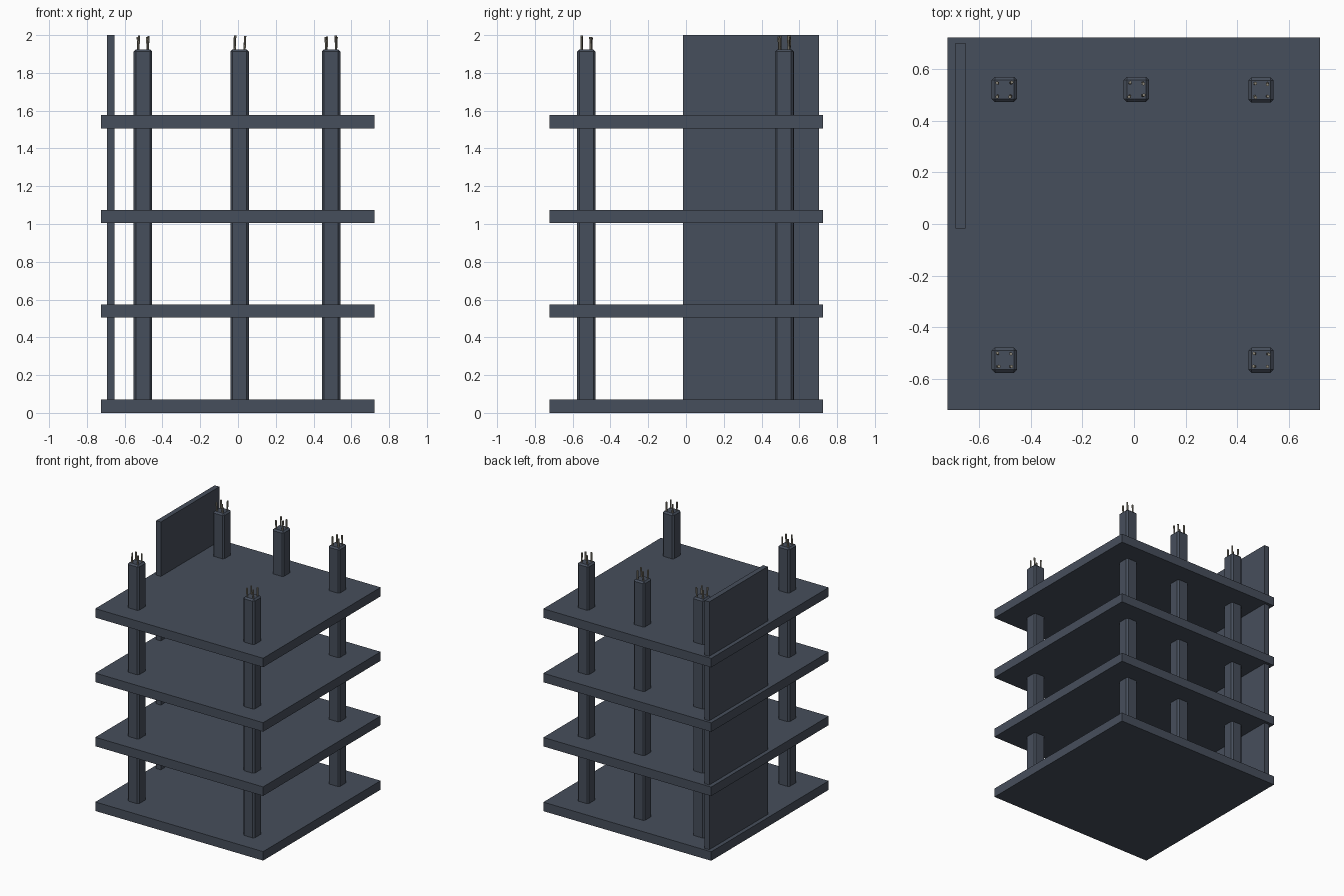
import bpy, bmesh, random
from mathutils import Vector

if "Cube" in bpy.data.objects:
    bpy.data.objects.remove(bpy.data.objects["Cube"])

random.seed(4)


def material(name, rgb):
    m = bpy.data.materials.new(name)
    m.diffuse_color = (*rgb, 1)
    m.use_nodes = True
    m.node_tree.nodes["Principled BSDF"].inputs["Base Color"].default_value = m.diffuse_color
    return m


concrete = material("slate concrete", (0.062, 0.077, 0.106))
steel = material("dull steel", (0.27, 0.25, 0.20))


def finish(name, bm, mat):
    me = bpy.data.meshes.new(name)
    bm.to_mesh(me)
    bm.free()
    me.materials.append(mat)
    ob = bpy.data.objects.new(name, me)
    bpy.context.collection.objects.link(ob)
    return ob


def box(name, lo, hi, mat, chamfer=0):
    lo, hi = Vector(lo), Vector(hi)
    bm = bmesh.new()
    bmesh.ops.create_cube(bm, size=1)
    for v in bm.verts:
        v.co = (lo + hi) / 2 + v.co * (hi - lo)
    if chamfer:
        bmesh.ops.bevel(bm, geom=bm.edges[:], offset=chamfer, segments=1,
                        affect='EDGES', profile=0.5)
    return finish(name, bm, mat)


def bar(name, foot, top, radius, mat):
    """Thin hexagonal rod between two points."""
    foot, top = Vector(foot), Vector(top)
    bm = bmesh.new()
    bmesh.ops.create_cone(bm, cap_ends=True, segments=6, radius1=radius,
                          radius2=radius, depth=top.z - foot.z)
    for v in bm.verts:
        v.co += top if v.co.z > 0 else foot
        v.co.z = top.z if v.co.z > (foot.z + top.z) / 2 + (top.z - foot.z) / 2 else foot.z
    return finish(name, bm, mat)


# Floor slabs
for i, z in enumerate((0, 0.504, 1.004, 1.506)):
    box(f"floor_slab_{i}", (-0.724, -0.722, z), (0.722, 0.724, z + 0.07), concrete)

# Shear wall on the left side
box("side_wall", (-0.693, -0.017, 0), (-0.653, 0.703, 2), concrete)

# Columns, each with four protruding reinforcement bars
columns = [(-0.503, 0.522), (0.009, 0.522), (0.493, 0.520),
           (-0.503, -0.528), (0.493, -0.528)]
for i, (x, y) in enumerate(columns):
    h = 0.049
    box(f"column_{i}", (x - h, y - h, 0.005), (x + h, y + h, 1.925), concrete, 0.012)
    for j, (sx, sy) in enumerate(((-1, -1), (1, -1), (1, 1), (-1, 1))):
        bx, by = x + sx * 0.025, y + sy * 0.025
        lean = [random.uniform(-0.005, 0.005) for _ in range(2)]
        bar(f"rebar_{i}_{j}", (bx, by, 1.9),
            (bx + lean[0], by + lean[1], random.uniform(1.985, 1.999)), 0.0065, steel)
